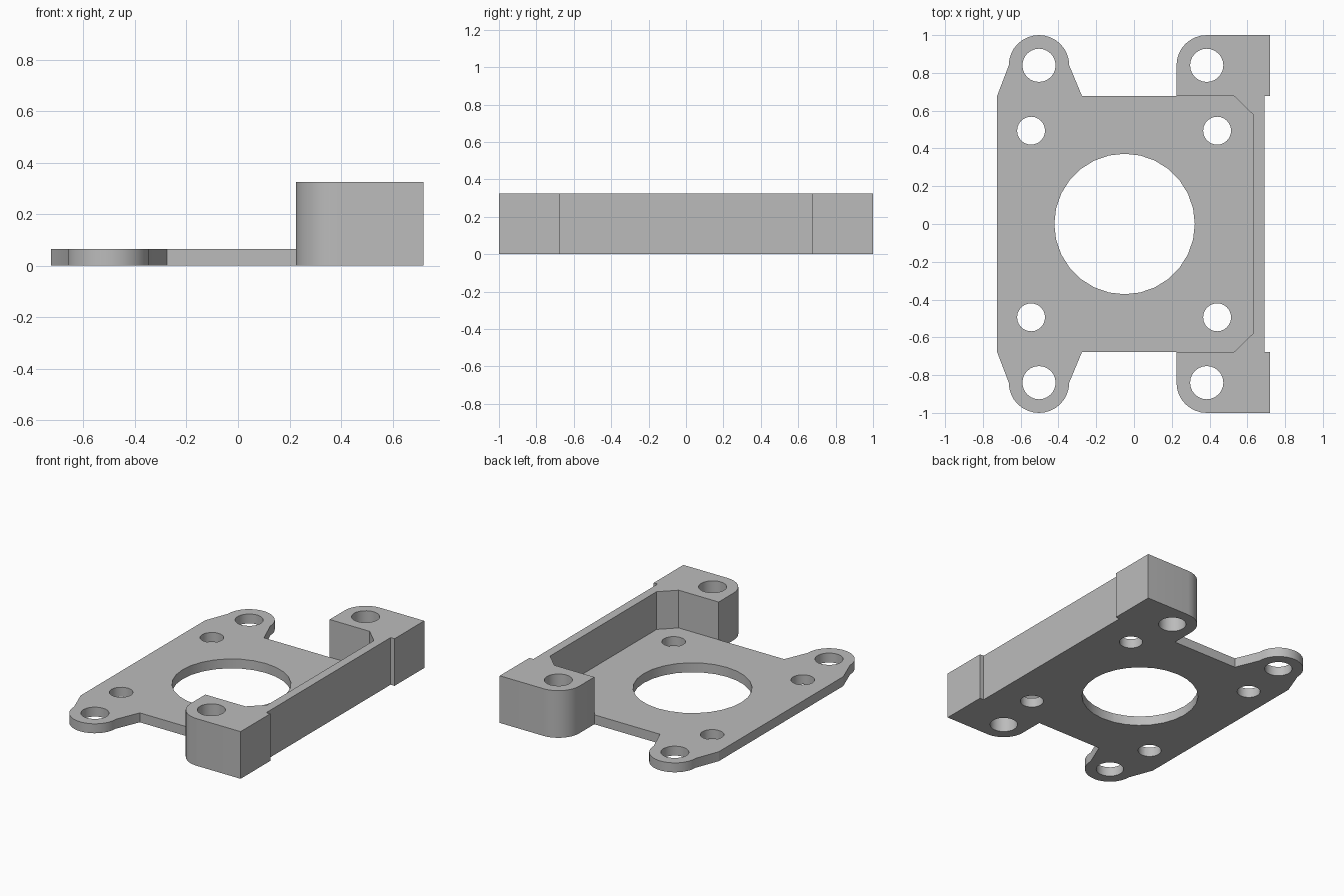
import bpy, bmesh
from math import cos, sin, radians, pi

old = bpy.data.objects.get("Cube")
if old:
    bpy.data.objects.remove(old, do_unlink=True)

PLATE_H, RAIL_H = 0.065, 0.325
LUG_Y, LUG_R = 0.84, 0.16
EDGE_Y = 0.677
EAR_X, BOSS_X = -0.503, 0.385

grey = bpy.data.materials.new("plain grey")
grey.use_nodes = True
grey.diffuse_color = (0.5, 0.5, 0.5, 1)
grey.node_tree.nodes["Principled BSDF"].inputs["Base Color"].default_value = (0.5, 0.5, 0.5, 1)


def arc(cx, cy, r, start, end, steps):
    angles = [radians(start + (end - start) * i / steps) for i in range(steps + 1)]
    return [(cx + r * cos(a), cy + r * sin(a)) for a in angles]


def mirrored(half):
    """Close an outline by reflecting its +y half across the x axis."""
    return half + [(x, -y) for x, y in reversed(half)]


def extrude(name, outline, z0, z1):
    bm = bmesh.new()
    face = bm.faces.new([bm.verts.new((x, y, z0)) for x, y in outline])
    top = bmesh.ops.extrude_face_region(bm, geom=[face])["geom"]
    bmesh.ops.translate(bm, vec=(0, 0, z1 - z0),
                        verts=[v for v in top if isinstance(v, bmesh.types.BMVert)])
    bmesh.ops.recalc_face_normals(bm, faces=bm.faces)
    mesh = bpy.data.meshes.new(name)
    bm.to_mesh(mesh)
    bm.free()
    mesh.materials.append(grey)
    obj = bpy.data.objects.new(name, mesh)
    bpy.context.collection.objects.link(obj)
    return obj


def combine(target, tool, operation):
    mod = target.modifiers.new(operation.lower(), "BOOLEAN")
    mod.operation, mod.solver, mod.object = operation, "EXACT", tool
    bpy.context.view_layer.objects.active = target
    bpy.ops.object.modifier_apply(modifier=mod.name)
    bpy.data.objects.remove(tool, do_unlink=True)


# Flat plate with two tapered ears on the right side
plate_half = [(-0.725, EDGE_Y)]
plate_half += arc(EAR_X, LUG_Y, LUG_R, 180, 0, 16)
plate_half += [(-0.275, EDGE_Y), (0.66, EDGE_Y)]
bracket = extrude("mounting_bracket", mirrored(plate_half), 0, PLATE_H)

# Tall rail with a boss at each end and chamfered inner corners
rail_half = [(0.63, 0.58), (0.53, EDGE_Y), (BOSS_X - LUG_R, EDGE_Y)]
rail_half += arc(BOSS_X, LUG_Y, LUG_R, 180, 90, 8)
rail_half += [(0.72, 1.0), (0.72, EDGE_Y), (0.69, EDGE_Y)]
combine(bracket, extrude("rail", mirrored(rail_half), 0, RAIL_H), "UNION")

# Through holes: centre bore, four small screw holes, four lug holes
holes = [(-0.05, 0, 0.372, 28)]
for side in (-1, 1):
    holes += [(x, side * 0.494, 0.074, 24) for x in (-0.545, 0.44)]
    holes += [(x, side * LUG_Y, 0.088, 24) for x in (EAR_X, BOSS_X)]
for x, y, r, sides in holes:
    ring = arc(x, y, r, 0, 360, sides)[:-1]
    combine(bracket, extrude("hole_cutter", ring, -0.1, RAIL_H + 0.1), "DIFFERENCE")

# Smooth the round walls, keep the corners crisp
bpy.ops.object.select_all(action="DESELECT")
bracket.select_set(True)
bpy.context.view_layer.objects.active = bracket
bpy.ops.object.shade_smooth_by_angle(angle=radians(18))
